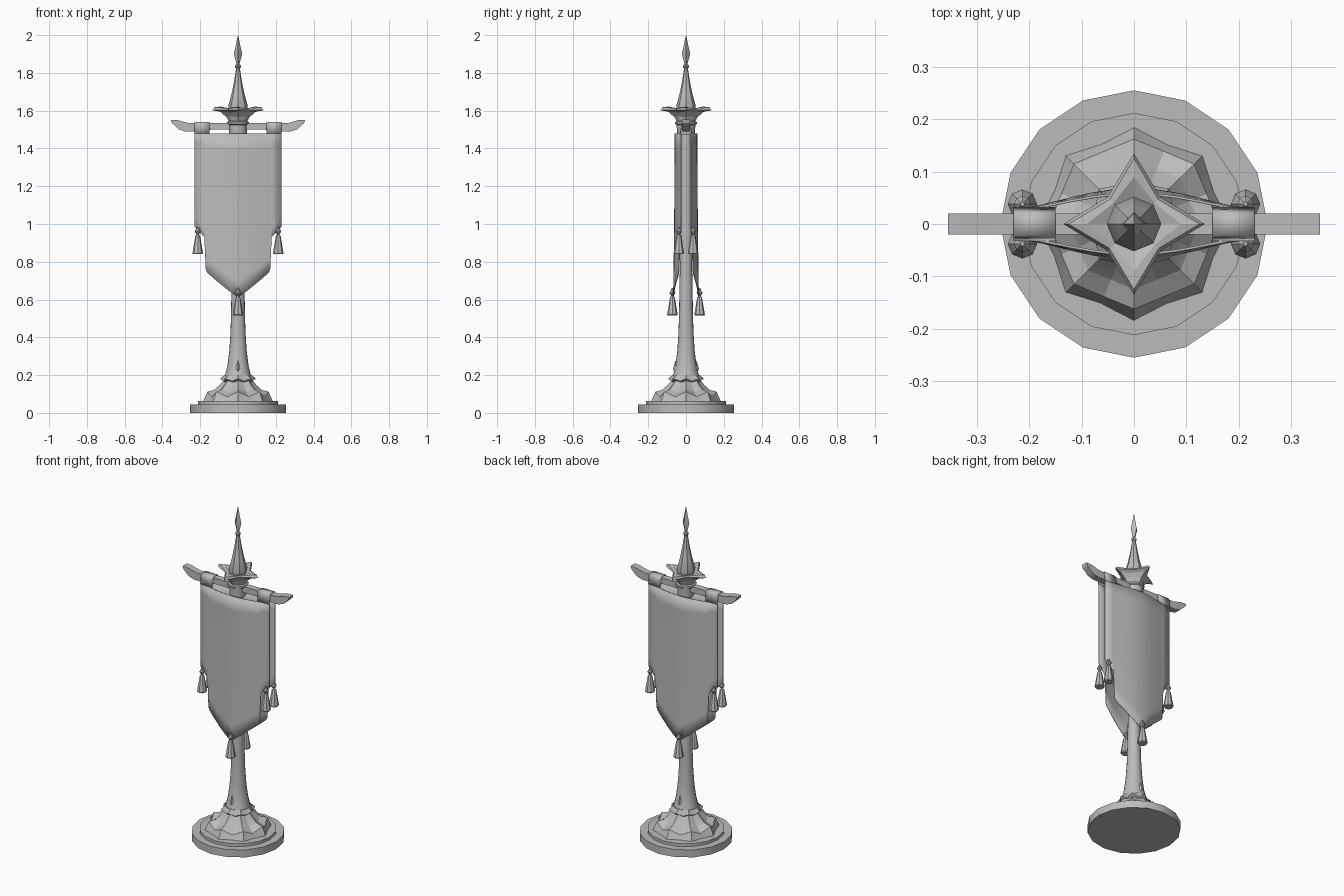
import bpy, bmesh
from math import sin, cos, pi, radians

cube = bpy.data.objects.get("Cube")
if cube:
    bpy.data.objects.remove(cube, do_unlink=True)

grey = bpy.data.materials.new("plain grey")
grey.use_nodes = True
tone = (0.5, 0.5, 0.5, 1)
grey.diffuse_color = tone
grey.node_tree.nodes["Principled BSDF"].inputs["Base Color"].default_value = tone


def finish(name, bm, angle=30, thickness=0):
    """Turn a bmesh into a named, shaded object."""
    bmesh.ops.recalc_face_normals(bm, faces=bm.faces)
    mesh = bpy.data.meshes.new(name)
    bm.to_mesh(mesh)
    bm.free()
    mesh.materials.append(grey)
    obj = bpy.data.objects.new(name, mesh)
    bpy.context.collection.objects.link(obj)
    if thickness:
        mod = obj.modifiers.new("Thickness", "SOLIDIFY")
        mod.thickness = thickness
        mod.offset = 0
    bpy.ops.object.select_all(action="DESELECT")
    obj.select_set(True)
    bpy.context.view_layer.objects.active = obj
    bpy.ops.object.shade_smooth_by_angle(angle=radians(angle))
    return obj


def loft(name, rings, sides, at=(0, 0, 0), angle=30):
    """Stack rings of (radius, height) or (point r, point z, valley r, valley z)."""
    bm = bmesh.new()
    loops = []
    for ring in rings:
        loop = []
        for i in range(sides):
            r, z = ring[-2:] if i % 2 else ring[:2]
            a = 2 * pi * i / sides
            loop.append(bm.verts.new((at[0] + r * cos(a), at[1] + r * sin(a), at[2] + z)))
        loops.append(loop)
    for low, high in zip(loops, loops[1:]):
        for i in range(sides):
            j = (i + 1) % sides
            bm.faces.new((low[i], low[j], high[j], high[i]))
    bm.faces.new(loops[0])
    bm.faces.new(loops[-1])
    return finish(name, bm, angle)


def sheet(name, rows, thickness):
    """Skin a grid of points as thin cloth."""
    bm = bmesh.new()
    grid = [[bm.verts.new(p) for p in row] for row in rows]
    for a, b in zip(grid, grid[1:]):
        for i in range(len(a) - 1):
            bm.faces.new((a[i], a[i + 1], b[i + 1], b[i]))
    return finish(name, bm, 40, thickness)


# Base discs
loft("base_disc", [(.255, 0), (.255, .045)], 16)
loft("base_step", [(.212, .045), (.212, .062)], 16)

# Petalled foot
loft("petal_foot", [(.185, .06, .165, .06), (.162, .112, .15, .085), (.125, .122, .115, .11),
                    (.095, .15, .085, .14), (.075, .175, .07, .17)], 16, angle=15)

# Pole with a scalloped skirt
loft("pole_skirt", [(.07, .165, .065, .155), (.095, .182, .08, .168), (.072, .2)], 16)
loft("pole", [(.075, .18), (.068, .2), (.056, .25), (.046, .33), (.04, .42), (.037, .52),
              (.032, .8), (.03, 1.54)], 16)
for side, y in (("front", -.056), ("back", .056)):
    loft(side + "_stud", [(.001, .2), (.012, .235), (.001, .275)], 4, (0, y, 0))

# Collar under the crown
loft("collar", [(.046, 1.47), (.05, 1.525), (.057, 1.53), (.057, 1.54), (.045, 1.545)], 16)

# Leafy crown
loft("leaf_crown", [(.045, 1.535), (.06, 1.565, .055, 1.57), (.095, 1.595, .065, 1.59),
                    (.135, 1.602, .072, 1.605), (.125, 1.618, .066, 1.612),
                    (.09, 1.622, .056, 1.608), (.05, 1.605)], 8, angle=15)

# Spire and spearhead
loft("spire", [(.046, 1.6), (.052, 1.625), (.034, 1.69), (.02, 1.76), (.01, 1.825),
               (.015, 1.83), (.015, 1.84), (.008, 1.845), (.008, 1.86)], 8)
loft("spearhead", [(.007, 1.845), (.022, 1.9), (.011, 1.95), (.0005, 2)], 4)

# Crossbar with upswept ends, outlined on one half and mirrored
half = [(.355, 1.552), (.32, 1.55), (.265, 1.535), (0, 1.535)]
under = [(0, 1.5), (.14, 1.5), (.17, 1.49), (.28, 1.49), (.315, 1.502), (.35, 1.535)]
outline = half + [(-x, z) for x, z in half[-2::-1]]
outline += [(-x, z) for x, z in under[::-1]] + under[1:]
bm = bmesh.new()
face = bm.faces.new([bm.verts.new((x, -.02, z)) for x, z in outline])
grown = bmesh.ops.extrude_face_region(bm, geom=[face])["geom"]
bmesh.ops.translate(bm, vec=(0, .04, 0), verts=[v for v in grown if isinstance(v, bmesh.types.BMVert)])
finish("crossbar", bm)

# Banner cloths: hem heights across half the width
hem = [(0, .61), (.04, .64), (.08, .672), (.12, .705), (.16, .74), (.17, .76), (.178, .93), (.23, .985)]
columns = [(-x, z) for x, z in hem[:0:-1]] + hem
top = 1.48
steps = 10


def bulge(x, t):
    """Depth of the cloth, which bows out around the pole."""
    return .026 + (.032 + .008 * t * t) * cos(min(abs(x) / .23, 1) * pi / 2) ** 1.5


for side, s in (("front", -1), ("back", 1)):
    rows = []
    for k in range(steps + 1):
        t = k / steps
        rows.append([(x, s * bulge(x, t), top + (z - top) * t) for x, z in columns])
    sheet(side + "_banner", rows, .005)

# Cloth loops over the bar
for side, s in (("left", 1), ("right", -1)):
    strip = [(-.03, top), (-.024, 1.52), (-.02, 1.538), (.02, 1.538), (.024, 1.52), (.03, top)]
    sheet(side + "_loop", [[(s * x, y, z) for x in (.15, .23)] for y, z in strip], .004)

# Tassels on the corners and tips
tassel = [(.004, .145), (.008, .135), (.016, .12), (.006, .105), (.013, .095), (.028, .005), (.024, 0)]
for side, s in (("front", -1), ("back", 1)):
    for place, x, y, z in (("left", .213, .038, .84), ("right", -.213, .038, .84),
                           ("middle", 0, .072, .515)):
        loft(f"{side}_{place}_tassel", tassel, 8, (x, s * y, z))
